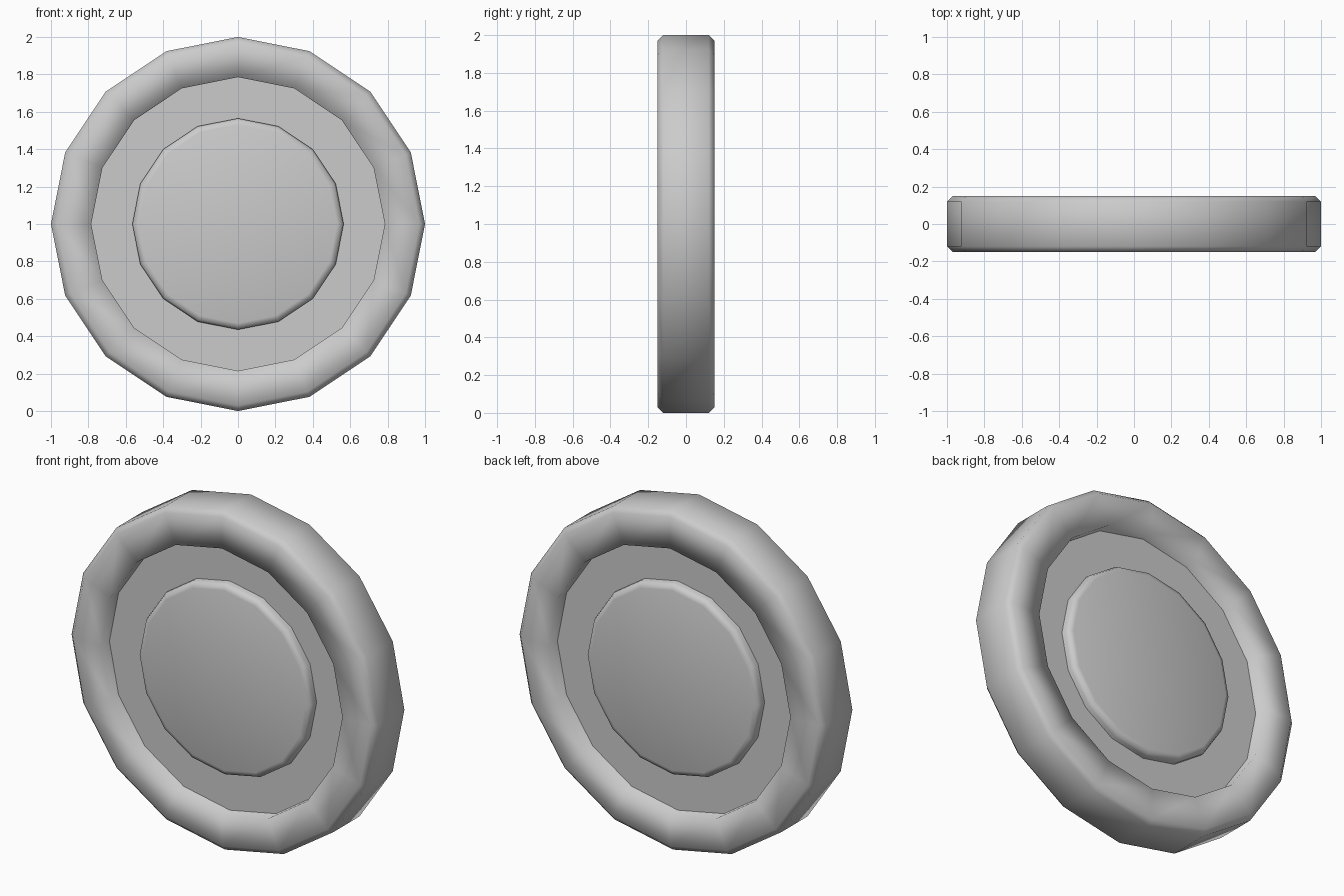
import bpy, bmesh
from math import sin, cos, pi

if "Cube" in bpy.data.objects:
    bpy.data.objects.remove(bpy.data.objects["Cube"])

SIDES = 16
CENTRE_Z = 1.0


def lathe(name, profile, ring=False, smooth=True):
    """Revolve (radius, y) points about the y axis; close as a ring or cap both ends."""
    bm = bmesh.new()
    loops = []
    for r, y in profile:
        loops.append([bm.verts.new((r * sin(2 * pi * i / SIDES), y,
                                    CENTRE_Z + r * cos(2 * pi * i / SIDES)))
                      for i in range(SIDES)])
    pairs = list(zip(loops, loops[1:]))
    if ring:
        pairs.append((loops[-1], loops[0]))
    for a, b in pairs:
        for i in range(SIDES):
            j = (i + 1) % SIDES
            bm.faces.new((a[i], a[j], b[j], b[i]))
    if not ring:
        bm.faces.new(loops[0])
        bm.faces.new(loops[-1])
    bmesh.ops.recalc_face_normals(bm, faces=bm.faces)
    for f in bm.faces:
        f.smooth = smooth
    mesh = bpy.data.meshes.new(name)
    bm.to_mesh(mesh)
    bm.free()
    obj = bpy.data.objects.new(name, mesh)
    bpy.context.collection.objects.link(obj)
    return obj


def mirrored(half):
    """Front half of a profile (negative y) followed by its mirror image."""
    return half + [(r, -y) for r, y in reversed(half)]


# Tyre: ring with chamfered outer edges and a crisp inner lip
lathe("tyre", mirrored([(0.785, -0.15), (0.97, -0.15), (1.0, -0.12)]), ring=True)

# Flat recessed disc inside the tyre
lathe("wheel_disc", mirrored([(0.79, -0.075)]), smooth=False)

# Hub: rounded cap standing proud of the disc on both sides
lathe("hub", mirrored([(0.53, -0.13), (0.555, -0.122), (0.565, -0.10)]))
